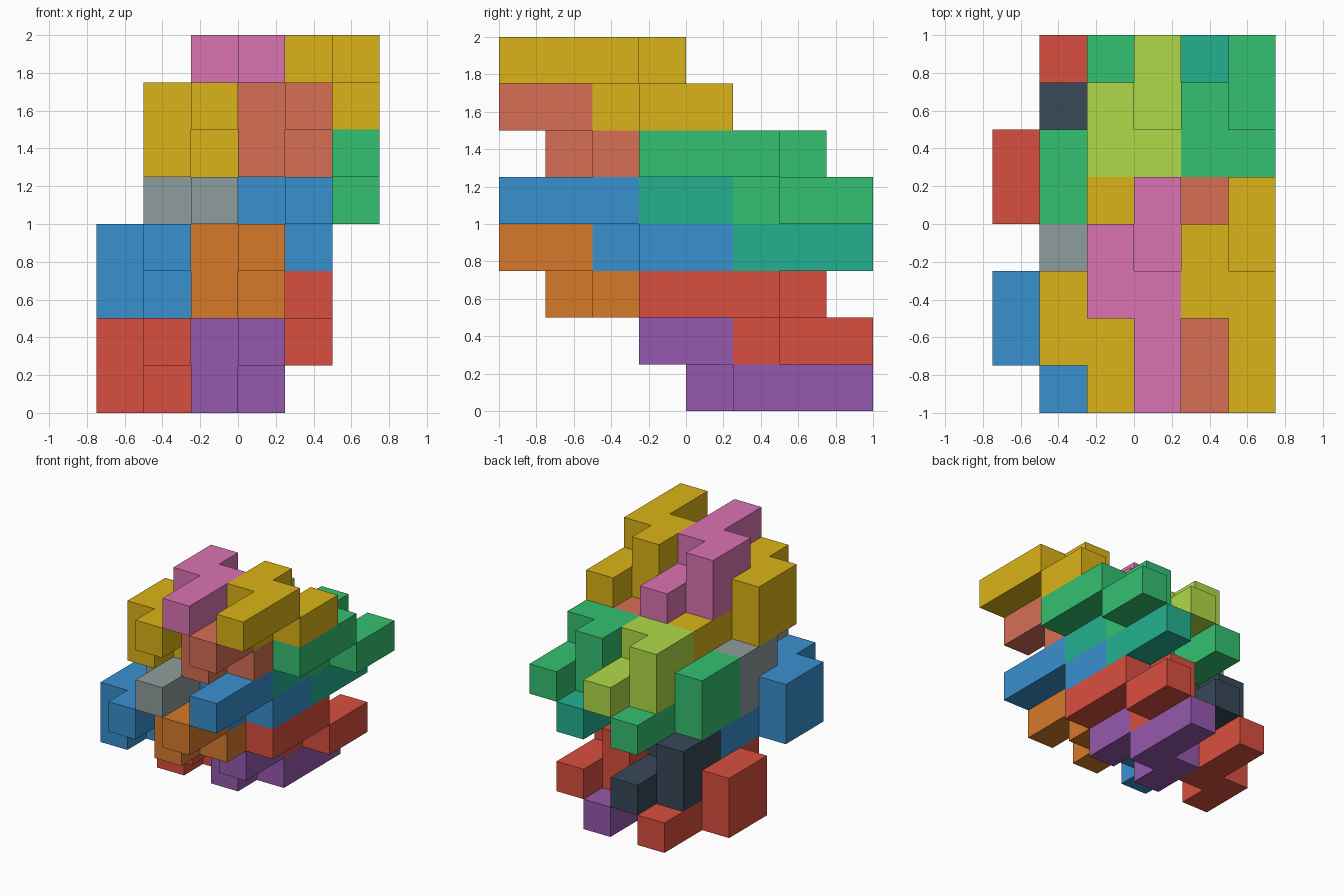
import bpy
import bmesh
from mathutils import Vector

if "Cube" in bpy.data.objects:
    bpy.data.objects.remove(bpy.data.objects["Cube"])

U = 0.25                      # edge of one unit cube
ORIGIN = Vector((-0.75, -1.0, 0.0))

COLOURS = {
    "red": "d94f3f", "purple": "9659ad", "orange": "d67a2a", "blue": "3990cf",
    "teal": "23b090", "green": "34c070", "lime": "b0da48", "pink": "db74b2",
    "yellow": "dbb418", "salmon": "d66f55", "grey": "8f9d9c", "navy": "384858",
}


def linear(c):
    return c / 12.92 if c <= 0.04045 else ((c + 0.055) / 1.055) ** 2.4


def material(name):
    mat = bpy.data.materials.get(name)
    if mat is None:
        mat = bpy.data.materials.new(name)
        h = COLOURS[name]
        mat.diffuse_color = [linear(int(h[i:i + 2], 16) / 255) for i in (0, 2, 4)] + [1.0]
        mat.use_nodes = True
        mat.node_tree.nodes["Principled BSDF"].inputs["Base Color"].default_value = mat.diffuse_color
    return mat


# One nine-cube block: a 2x2 lug beside a stepped bar of five cubes.
LONG_TOP = ([(0, y, 0) for y in (0, 1, 2)] + [(0, y, -1) for y in (3, 4)]
            + [(-1, y, z) for y in (2, 3) for z in (0, -1)])
# The same block turned half a turn about the x axis.
LONG_BOTTOM = [(x, 4 - y, -1 - z) for x, y, z in LONG_TOP]

DIRECTIONS = [Vector(d) for d in
              ((1, 0, 0), (-1, 0, 0), (0, 1, 0), (0, -1, 0), (0, 0, 1), (0, 0, -1))]


def block(name, colour, shape, anchor):
    cells = {tuple(a + b for a, b in zip(c, anchor)) for c in shape}
    bm = bmesh.new()
    for c in cells:
        centre = Vector(c) + Vector((0.5, 0.5, 0.5))
        for d in DIRECTIONS:
            # Only faces on the outside of the block
            if tuple(int(a + b) for a, b in zip(c, d)) in cells:
                continue
            s = Vector((d.y, d.z, d.x))
            t = d.cross(s)
            bm.faces.new([bm.verts.new(ORIGIN + U * (centre + (d + s * p + t * q) / 2))
                          for p, q in ((-1, -1), (1, -1), (1, 1), (-1, 1))])
    bmesh.ops.remove_doubles(bm, verts=bm.verts, dist=0.001)
    bmesh.ops.dissolve_limit(bm, angle_limit=0.01, verts=bm.verts, edges=bm.edges)
    mesh = bpy.data.meshes.new(name)
    bm.to_mesh(mesh)
    bm.free()
    mesh.materials.append(material(colour))
    bpy.context.collection.objects.link(bpy.data.objects.new(name, mesh))


# Interlocking rows: shape, first cell (y, upper z), then (x, colour) along the row
ROWS = [
    (LONG_BOTTOM, 3, 1, [(1, "red"), (3, "purple")]),
    (LONG_TOP, 3, 2, [(2, "navy"), (4, "red")]),
    (LONG_BOTTOM, 0, 3, [(1, "blue"), (3, "orange")]),
    (LONG_BOTTOM, 3, 4, [(2, "green"), (4, "teal")]),
    (LONG_TOP, 0, 4, [(2, "grey"), (4, "blue")]),
    (LONG_TOP, 3, 5, [(3, "lime"), (5, "green")]),
    (LONG_BOTTOM, 0, 6, [(2, "yellow"), (4, "salmon")]),
    (LONG_TOP, 0, 7, [(3, "pink"), (5, "yellow")]),
]

for n, (shape, y, z, row) in enumerate(ROWS, 1):
    for x, colour in row:
        block(f"row_{n}_{colour}_block", colour, shape, (x, y, z))
